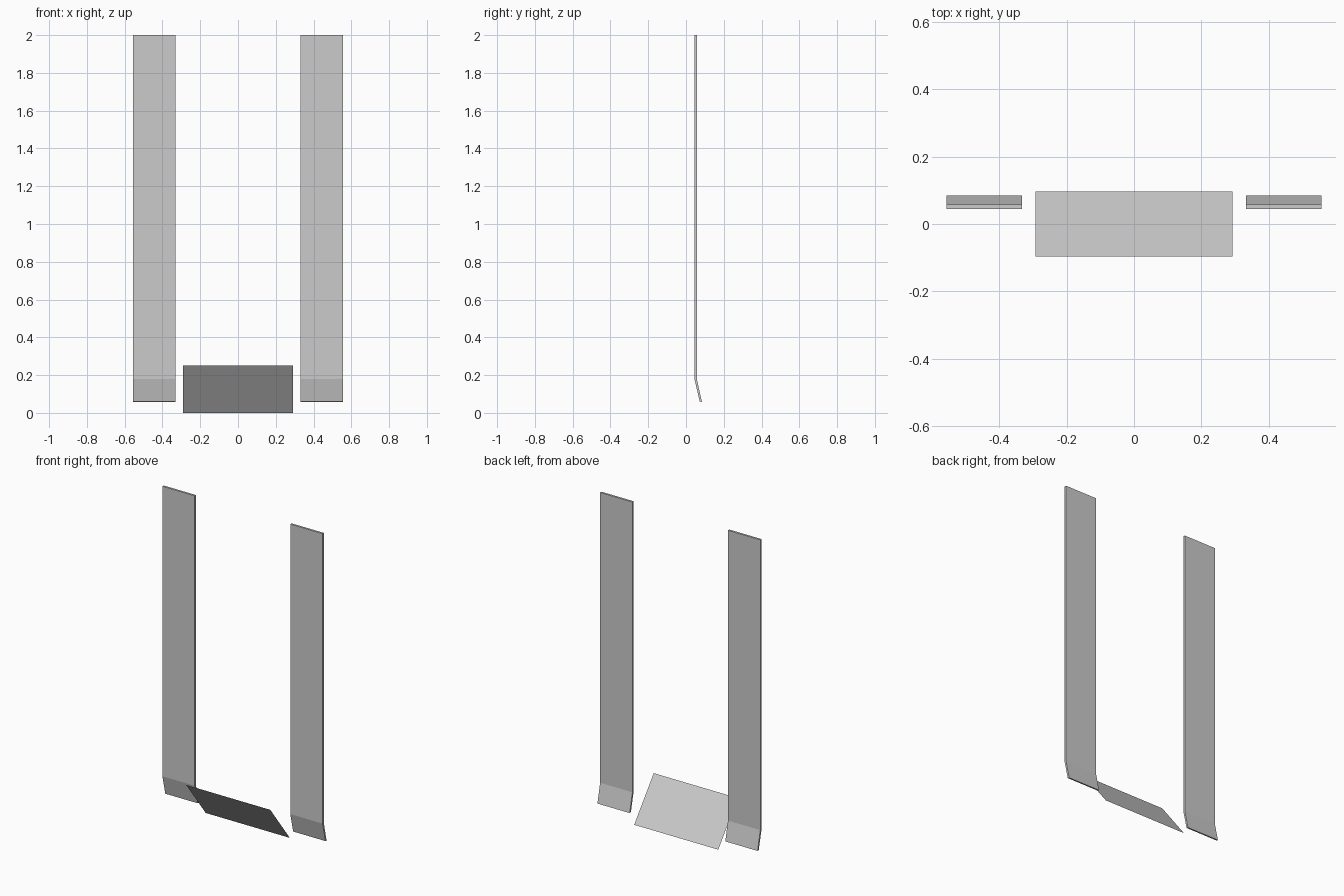
import bpy, bmesh

if "Cube" in bpy.data.objects:
    bpy.data.objects.remove(bpy.data.objects["Cube"])


def add_object(name, bm):
    mesh = bpy.data.meshes.new(name)
    bm.to_mesh(mesh)
    bm.free()
    obj = bpy.data.objects.new(name, mesh)
    bpy.context.collection.objects.link(obj)
    return obj


def extrude_profile(name, profile, x0, x1):
    """Extrude a closed (y, z) profile along x."""
    bm = bmesh.new()
    face = bm.faces.new([bm.verts.new((x0, y, z)) for y, z in profile])
    out = bmesh.ops.extrude_face_region(bm, geom=[face])
    verts = [g for g in out["geom"] if isinstance(g, bmesh.types.BMVert)]
    bmesh.ops.translate(bm, verts=verts, vec=(x1 - x0, 0, 0))
    bmesh.ops.recalc_face_normals(bm, faces=bm.faces)
    return add_object(name, bm)


# Upright strips, thin, with the lower end kicked backwards
strip = [(0.0445, 2.0), (0.0445, 0.18), (0.0725, 0.06),
         (0.0845, 0.058), (0.0575, 0.178), (0.0575, 2.0)]
for side, name in ((-1, "left_strip"), (1, "right_strip")):
    extrude_profile(name, strip, side * 0.332, side * 0.556)

# Tilted flat panel between the strips: front edge high, back edge on the floor
bm = bmesh.new()
bm.faces.new([bm.verts.new(p) for p in (
    (-0.292, -0.097, 0.25), (0.292, -0.097, 0.25),
    (0.292, 0.097, 0.0), (-0.292, 0.097, 0.0))])
bm.normal_update()
for f in bm.faces:
    if f.normal.z < 0:
        f.normal_flip()
add_object("tilted_panel", bm)
